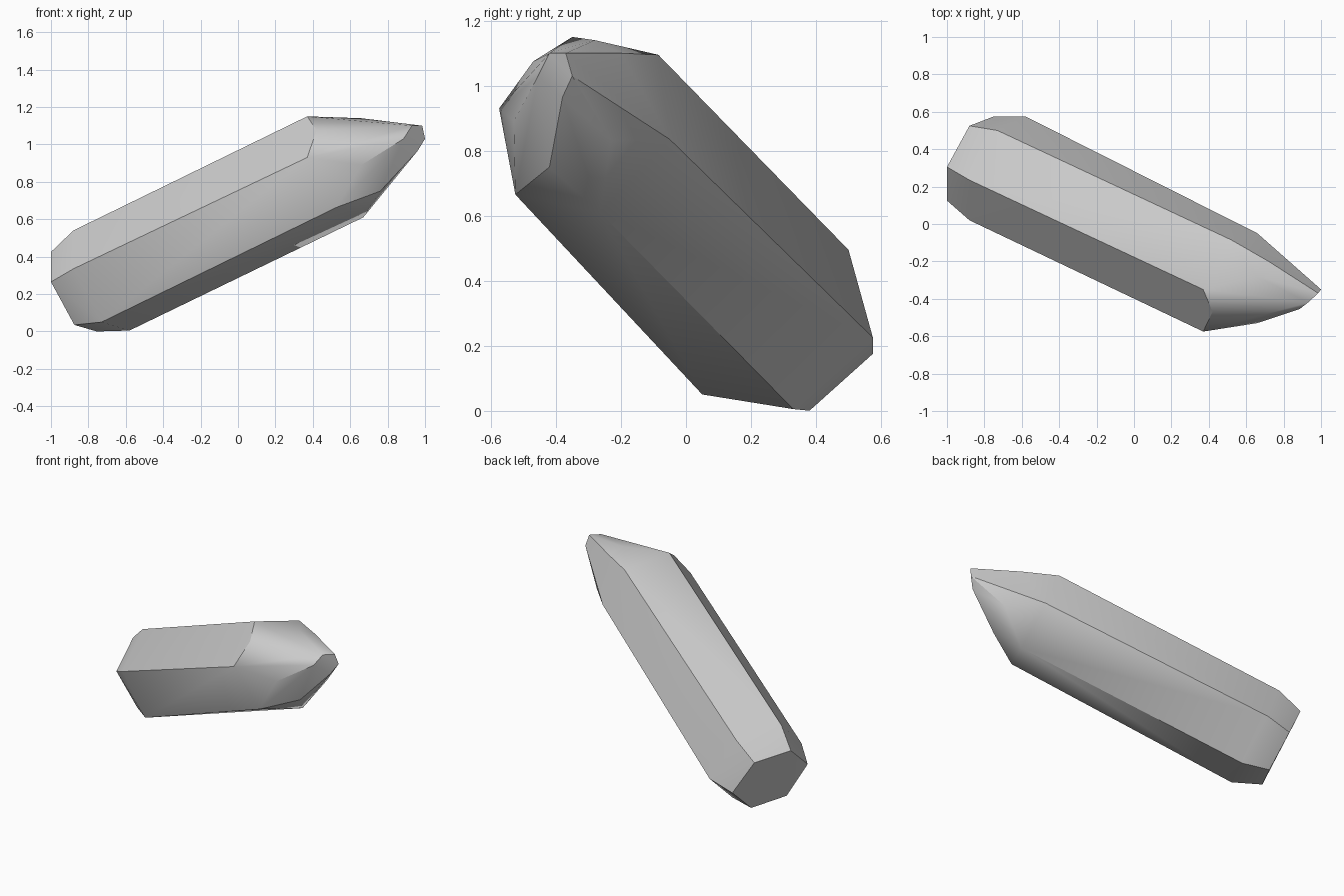
import bpy
import bmesh
import math
from mathutils import Vector

# Remove the default cube only
default_cube = bpy.data.objects.get("Cube")
if default_cube:
    bpy.data.objects.remove(default_cube, do_unlink=True)


def make_material(name, colour):
    material = bpy.data.materials.new(name)
    material.use_nodes = True
    material.diffuse_color = colour
    material.node_tree.nodes["Principled BSDF"].inputs["Base Color"].default_value = colour
    return material


def convex_solid(name, points, material):
    """Wrap a set of corner points in a faceted convex shell."""
    bm = bmesh.new()
    for point in points:
        bm.verts.new(point)
    result = bmesh.ops.convex_hull(bm, input=bm.verts)
    spare = [item for item in result["geom_interior"] if isinstance(item, bmesh.types.BMVert)]
    bmesh.ops.delete(bm, geom=spare, context="VERTS")
    bmesh.ops.recalc_face_normals(bm, faces=bm.faces)
    # Merge nearly flat triangles into clean crystal facets
    bmesh.ops.dissolve_limit(bm, angle_limit=math.radians(2), verts=bm.verts, edges=bm.edges)
    mesh = bpy.data.meshes.new(name)
    bm.to_mesh(mesh)
    bm.free()
    mesh.materials.append(material)
    solid = bpy.data.objects.new(name, mesh)
    bpy.context.collection.objects.link(solid)
    return solid


# Small six-sided foot face
foot_ring = [(-1, .305, .425), (-1, .125, .265), (-.875, .17, .035),
             (-.755, .38, 0), (-.75, .575, .175), (-.88, .525, .395)]

# Full-width section just above the foot bevel
lower_ring = [(-.88, .235, .54), (-.88, .02, .335), (-.73, .05, .05),
              (-.58, .33, .005), (-.58, .575, .225), (-.73, .5, .495)]

# Shoulder where the long prism faces end
shoulder_ring = [(.37, -.35, 1.15), (.37, -.575, .93), (.53, -.525, .665),
                 (.67, -.265, .61), (.66, -.05, .835), (.52, -.085, 1.095)]

# Irregular facets leading to the point
tip_facets = [(.42, -.47, 1.075), (.66, -.53, .89), (.76, -.42, .75),
              (.83, -.23, .83), (.66, -.28, 1.14), (.72, -.2, 1.1),
              (.885, -.455, 1.03), (.96, -.38, .965)]

# Blunt chisel end
tip_end = [(1, -.35, 1.03), (.985, -.37, 1.1), (.93, -.42, 1.1)]

grey_stone = make_material("grey stone", (.6, .6, .6, 1))
corners = [Vector(p) for p in foot_ring + lower_ring + shoulder_ring + tip_facets + tip_end]
crystal = convex_solid("crystal_shard", corners, grey_stone)

# Soft shading across shallow bevels, crisp edges on the prism
bpy.context.view_layer.objects.active = crystal
crystal.select_set(True)
bpy.ops.object.shade_smooth_by_angle(angle=math.radians(30))
